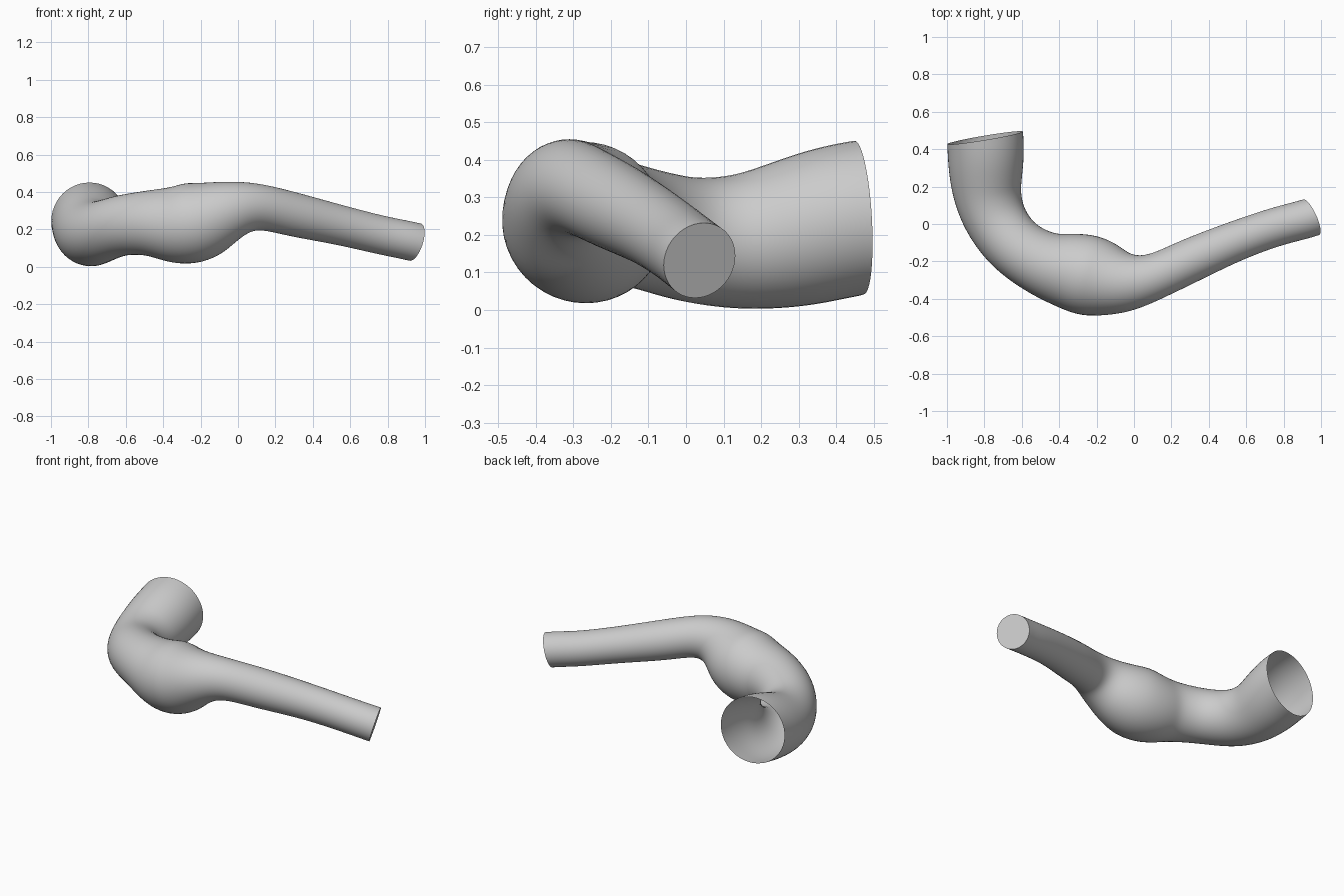
import bpy, bmesh, math
from mathutils import Vector

cube = bpy.data.objects.get("Cube")
if cube:
    bpy.data.objects.remove(cube, do_unlink=True)

SIDES, STEPS = 48, 8

# Centreline stations from narrow end to wide end: x, y, z, radius.
# The first and last only steer the direction of the open ends.
stations = [Vector(p) for p in [
    (1.06, 0.12, 0.076, 0.105),
    (0.947, 0.036, 0.132, 0.104),
    (0.78, -0.008, 0.166, 0.103),
    (0.55, -0.088, 0.222, 0.106),
    (0.3, -0.195, 0.279, 0.118),
    (0.1, -0.287, 0.324, 0.122),
    (-0.05, -0.312, 0.299, 0.163),
    (-0.2, -0.284, 0.243, 0.213),
    (-0.33, -0.255, 0.225, 0.208),
    (-0.475, -0.218, 0.235, 0.174),
    (-0.63, -0.125, 0.221, 0.16),
    (-0.735, 0.01, 0.186, 0.165),
    (-0.785, 0.16, 0.182, 0.181),
    (-0.793, 0.31, 0.21, 0.2),
    (-0.796, 0.461, 0.246, 0.205),
    (-0.85, 0.65, 0.23, 0.205),
]]


def spline(a, b, c, d, t):
    """Point and tangent on a smooth curve between b and c."""
    k1, k2, k3 = c - a, 2 * a - 5 * b + 4 * c - d, 3 * (b - c) + d - a
    point = b + (k1 * t + k2 * t**2 + k3 * t**3) / 2
    tangent = k1 + 2 * k2 * t + 3 * k3 * t**2
    return point, tangent.to_3d().normalized()


def relax(values, passes=14):
    """Even out a list of vectors, keeping its two ends."""
    for _ in range(passes):
        middle = [(a + 2 * b + c) / 4
                  for a, b, c in zip(values, values[1:], values[2:])]
        values = [values[0], *middle, values[-1]]
    return values


# Sample the centreline
samples = []
for i in range(len(stations) - 3):
    samples += [spline(*stations[i:i + 4], s / STEPS) for s in range(STEPS)]
samples.append(spline(*stations[-4:], 1))
points, tangents = (relax(list(values)) for values in zip(*samples))

# Loft round sections along it
bm = bmesh.new()
rings = []
for point, tangent in zip(points, tangents):
    side = tangent.cross(Vector((0, 0, 1))).normalized()
    up = side.cross(tangent).normalized()
    ring = []
    for k in range(SIDES):
        a = math.tau * k / SIDES
        ring.append(bm.verts.new(
            point.to_3d() + point.w * (side * math.cos(a) + up * math.sin(a))))
    rings.append(ring)
for r0, r1 in zip(rings, rings[1:]):
    for k in range(SIDES):
        n = (k + 1) % SIDES
        bm.faces.new((r0[k], r0[n], r1[n], r1[k]))

# Close the narrow end; the wide end stays open
bm.faces.new(rings[0])
bmesh.ops.recalc_face_normals(bm, faces=bm.faces)

mesh = bpy.data.meshes.new("curved_tube")
bm.to_mesh(mesh)
bm.free()
tube = bpy.data.objects.new("curved_tube", mesh)
bpy.context.collection.objects.link(tube)

# Smooth the wall but keep the rim of the closed end sharp
bpy.ops.object.select_all(action='DESELECT')
tube.select_set(True)
bpy.context.view_layer.objects.active = tube
bpy.ops.object.shade_smooth_by_angle(angle=math.radians(50))
